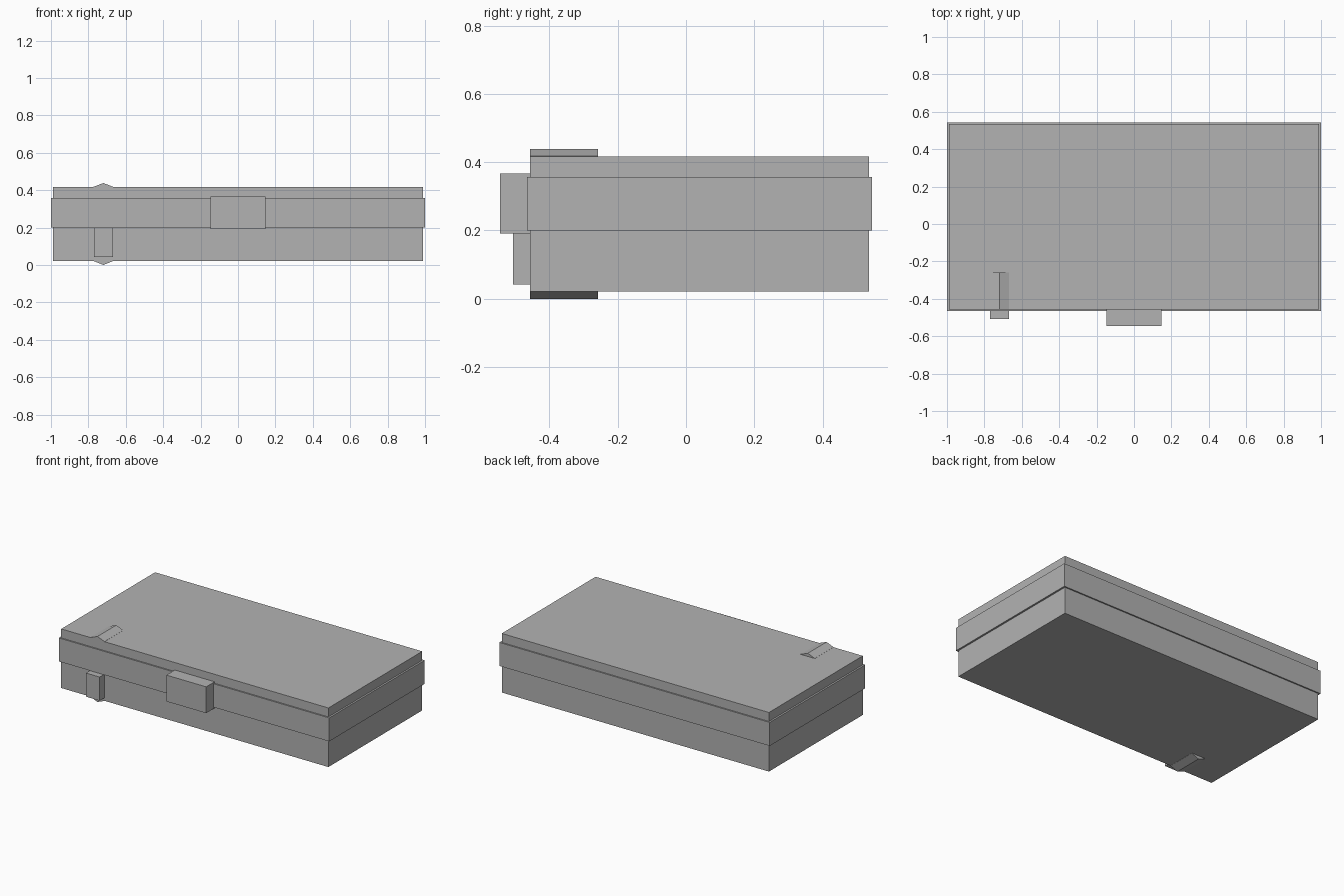
import bpy
import bmesh

if "Cube" in bpy.data.objects:
    bpy.data.objects.remove(bpy.data.objects["Cube"])

grey = bpy.data.materials.new("light_grey")
grey.diffuse_color = (0.448, 0.448, 0.448, 1)
grey.use_nodes = True
grey.node_tree.nodes["Principled BSDF"].inputs["Base Color"].default_value = grey.diffuse_color


def finish(name, bm):
    bmesh.ops.recalc_face_normals(bm, faces=bm.faces)
    mesh = bpy.data.meshes.new(name)
    bm.to_mesh(mesh)
    bm.free()
    mesh.materials.append(grey)
    bpy.context.collection.objects.link(bpy.data.objects.new(name, mesh))


def prism(name, profile, y0, y1):
    """Extrude an x-z profile from y0 to y1."""
    bm = bmesh.new()
    face = bm.faces.new([bm.verts.new((x, y0, z)) for x, z in profile])
    new = bmesh.ops.extrude_face_region(bm, geom=[face])["geom"]
    verts = [v for v in new if isinstance(v, bmesh.types.BMVert)]
    bmesh.ops.translate(bm, vec=(0, y1 - y0, 0), verts=verts)
    finish(name, bm)


def box(name, x0, x1, y0, y1, z0, z1):
    prism(name, [(x0, z0), (x1, z0), (x1, z1), (x0, z1)], y0, y1)


# Slab body and the slightly wider band around it
box("body", -0.988, 0.988, -0.456, 0.535, 0.022, 0.417)
box("band", -1.0, 1.0, -0.465, 0.544, 0.2, 0.357)

# Front latch and small catch beside it
box("latch", -0.148, 0.146, -0.545, -0.44, 0.191, 0.367)
box("catch", -0.77, -0.668, -0.507, -0.44, 0.042, 0.2)

# Hexagonal pin whose ridges poke out of the top and bottom
cx, half = -0.72, 0.052
prism("pin", [(cx, 0.0), (cx + half, 0.021), (cx + half, 0.418),
              (cx, 0.438), (cx - half, 0.418), (cx - half, 0.021)],
      -0.456, -0.258)
